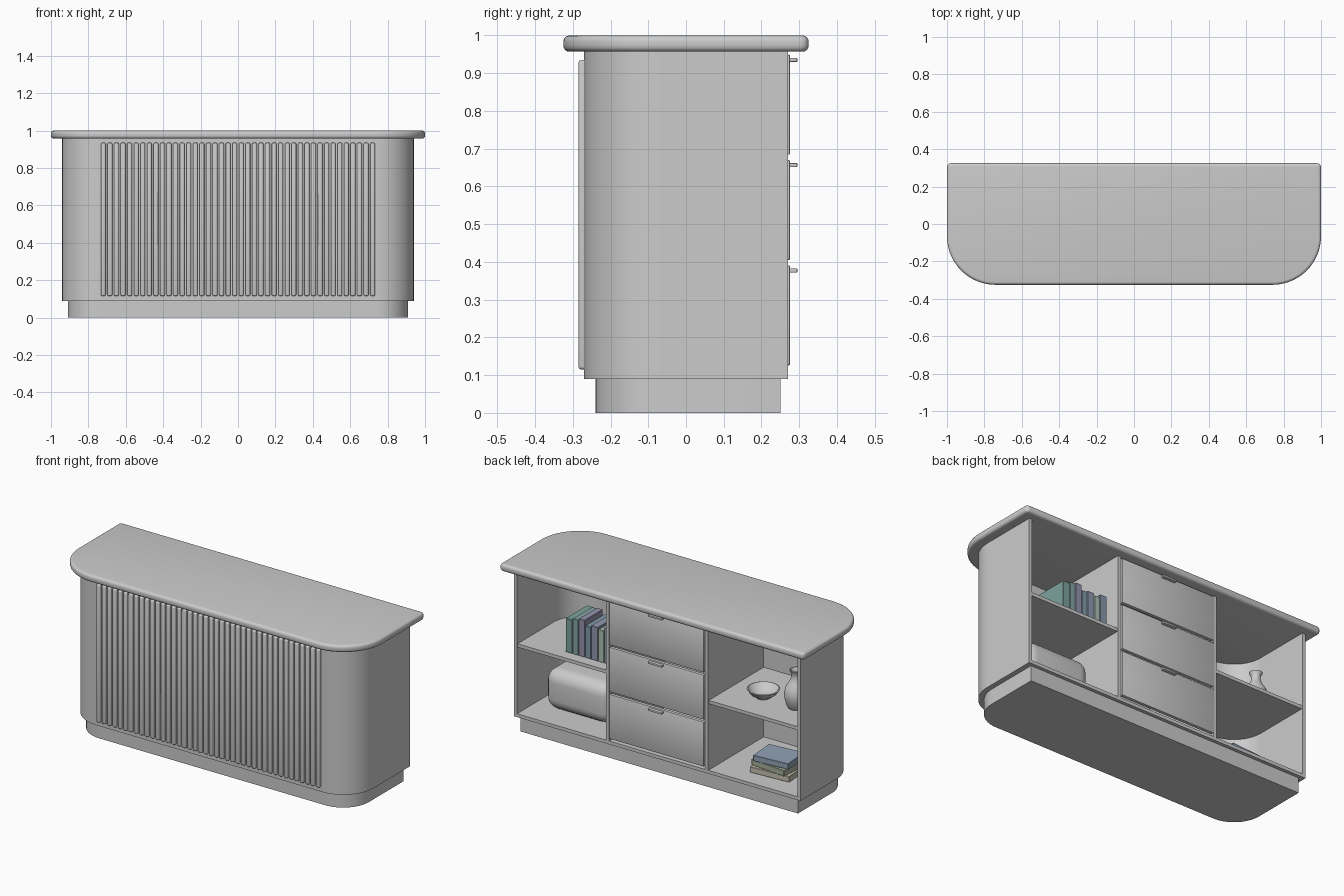
import bpy, bmesh, math
from mathutils import Matrix, Vector

if "Cube" in bpy.data.objects:
    bpy.data.objects.remove(bpy.data.objects["Cube"])


def finish(name, bm, color=None, angle=30):
    bmesh.ops.recalc_face_normals(bm, faces=bm.faces)
    me = bpy.data.meshes.new(name)
    bm.to_mesh(me)
    bm.free()
    ob = bpy.data.objects.new(name, me)
    bpy.context.collection.objects.link(ob)
    bpy.ops.object.select_all(action='DESELECT')
    ob.select_set(True)
    bpy.context.view_layer.objects.active = ob
    bpy.ops.object.shade_smooth_by_angle(angle=math.radians(angle))
    if color:
        mat = bpy.data.materials.new(name + "_color")
        mat.diffuse_color = (*color, 1)
        mat.use_nodes = True
        mat.node_tree.nodes["Principled BSDF"].inputs["Base Color"].default_value = mat.diffuse_color
        me.materials.append(mat)
    return ob


def bevel_sharp(bm, width, segs):
    edges = [e for e in bm.edges if e.calc_face_angle(0) > math.radians(40)]
    bmesh.ops.bevel(bm, geom=edges, offset=width, segments=segs, profile=0.5,
                    affect='EDGES', clamp_overlap=True)


def box(name, x, y, z, bevel=0.0, segs=2, color=None, turn=0):
    """Box from (min, max) ranges, optionally bevelled and turned about z."""
    bm = bmesh.new()
    bmesh.ops.create_cube(bm, size=1)
    size = [r[1] - r[0] for r in (x, y, z)]
    mid = Vector([(r[0] + r[1]) / 2 for r in (x, y, z)])
    bmesh.ops.scale(bm, vec=size, verts=bm.verts)
    if bevel:
        bevel_sharp(bm, bevel, segs)
    bm.transform(Matrix.Translation(mid) @ Matrix.Rotation(turn, 4, 'Z'))
    return finish(name, bm, color)


def arc(cx, cy, r, a0, a1, n):
    return [(cx + r * math.cos(math.radians(a0 + (a1 - a0) * i / n)),
             cy + r * math.sin(math.radians(a0 + (a1 - a0) * i / n))) for i in range(n + 1)]


def prism(name, pts, z0, z1, bevel=0.0, segs=4):
    bm = bmesh.new()
    face = bm.faces.new([bm.verts.new((x, y, z0)) for x, y in pts])
    ext = bmesh.ops.extrude_face_region(bm, geom=[face])["geom"]
    verts = [g for g in ext if isinstance(g, bmesh.types.BMVert)]
    bmesh.ops.translate(bm, vec=(0, 0, z1 - z0), verts=verts)
    bmesh.ops.recalc_face_normals(bm, faces=bm.faces)
    if bevel:
        bevel_sharp(bm, bevel, segs)
    return finish(name, bm)


def counter_outline(hx, y0, y1, r, rb=0.0):
    """Plan shape with large rounded front corners."""
    pts = arc(-hx + r, y0 + r, r, 180, 270, 20) + arc(hx - r, y0 + r, r, 270, 360, 20)
    if rb:
        return pts + arc(hx - rb, y1 - rb, rb, 0, 90, 5) + arc(-hx + rb, y1 - rb, rb, 90, 180, 5)
    return pts + [(hx, y1), (-hx, y1)]


def lathe(name, profile, loc):
    bm = bmesh.new()
    verts = [bm.verts.new((r, 0, z)) for r, z in profile]
    edges = [bm.edges.new(p) for p in zip(verts, verts[1:])]
    bmesh.ops.spin(bm, geom=verts + edges, cent=(0, 0, 0), axis=(0, 0, 1),
                   angle=math.tau, steps=32)
    bmesh.ops.remove_doubles(bm, verts=bm.verts, dist=1e-4)
    bm.transform(Matrix.Translation(loc))
    return finish(name, bm, angle=50)


# Main slabs
prism("countertop", counter_outline(1.0, -0.325, 0.325, 0.26, 0.022), 0.957, 1.0, 0.016)
prism("plinth", counter_outline(0.91, -0.24, 0.25, 0.17), 0.0, 0.09)
prism("cabinet_floor", counter_outline(0.92, -0.25, 0.27, 0.18), 0.09, 0.11)

# Front wall with vertical slats
box("front_panel", (-0.74, 0.74), (-0.27, -0.25), (0.09, 0.957))
N = 42
pitch = 1.475 / N
for i in range(N):
    cx = (i - (N - 1) / 2) * pitch
    box(f"front_slat_{i + 1}", (cx - 0.013, cx + 0.013), (-0.285, -0.262),
        (0.115, 0.935), 0.008, 3)

# Curved corners, sides, dividers and shelves on both sides
for side, s in (("left", -1), ("right", 1)):
    outer = arc(0.74, -0.07, 0.20, -90, 0, 20)
    inner = arc(0.74, -0.07, 0.18, 0, -90, 20)
    prism(f"{side}_curved_corner", [(s * x, y) for x, y in outer + inner], 0.09, 0.957)
    box(f"{side}_side_panel", sorted((s * 0.92, s * 0.94)), (-0.07, 0.27), (0.09, 0.957))
    box(f"{side}_divider", sorted((s * 0.315, s * 0.335)), (-0.25, 0.27), (0.11, 0.957))
    shelf = [(0.335, 0.265), (0.335, -0.25)] + arc(0.74, -0.07, 0.18, -90, 0, 20) + [(0.92, 0.265)]
    prism(f"{side}_shelf", [(s * x, y) for x, y in shelf], 0.503, 0.523)

# Drawers with tab pulls
for i in range(3):
    z = 0.126 + 0.279 * i
    box(f"drawer_front_{i + 1}", (-0.31, 0.31), (0.255, 0.276), (z, z + 0.265), 0.004)
    box(f"drawer_pull_{i + 1}", (-0.045, 0.045), (0.27, 0.295), (z + 0.246, z + 0.257), 0.002)

# Upright books on the right shelf
books = [(0.045, 0.20, 0.20, (0.20, 0.36, 0.34)), (0.035, 0.21, 0.18, (0.24, 0.38, 0.38)),
         (0.040, 0.22, 0.17, (0.30, 0.29, 0.42)), (0.035, 0.19, 0.18, (0.22, 0.33, 0.40)),
         (0.045, 0.20, 0.17, (0.28, 0.32, 0.44)), (0.035, 0.19, 0.16, (0.42, 0.54, 0.48)),
         (0.045, 0.21, 0.18, (0.24, 0.32, 0.40))]
x = 0.65
for i, (w, h, d, col) in enumerate(books):
    box(f"upright_book_{i + 1}", (x - w, x), (0.20 - d, 0.20), (0.523, 0.523 + h), 0.002, 1, col)
    x -= w + 0.003

# Soft storage box below the books
box("storage_box", (0.41, 0.84), (-0.16, 0.14), (0.11, 0.35), 0.07, 6)

# Lying books on the left floor
stack = [(0.25, 0.19, 0.06, (0.55, 0.52, 0.42)), (0.23, 0.18, -0.10, (0.40, 0.44, 0.34)),
         (0.22, 0.17, 0.08, (0.28, 0.36, 0.47))]
for i, (w, d, t, col) in enumerate(stack):
    z = 0.11 + 0.034 * i
    box(f"lying_book_{i + 1}", (-0.65 - w / 2, -0.65 + w / 2), (0.06 - d / 2, 0.06 + d / 2),
        (z, z + 0.034), 0.002, 1, col, t)

# Bowl and vase on the left shelf
lathe("bowl", [(0, 0), (0.04, 0), (0.045, 0.006), (0.07, 0.022), (0.09, 0.05), (0.084, 0.052),
               (0.065, 0.028), (0.035, 0.013), (0, 0.01)], (-0.55, 0.06, 0.523))
lathe("vase", [(0, 0), (0.04, 0), (0.052, 0.02), (0.062, 0.06), (0.064, 0.09), (0.055, 0.125),
               (0.036, 0.155), (0.025, 0.18), (0.026, 0.205), (0.036, 0.225), (0.030, 0.226),
               (0.020, 0.205), (0.019, 0.18), (0, 0.16)], (-0.77, 0.07, 0.523))
